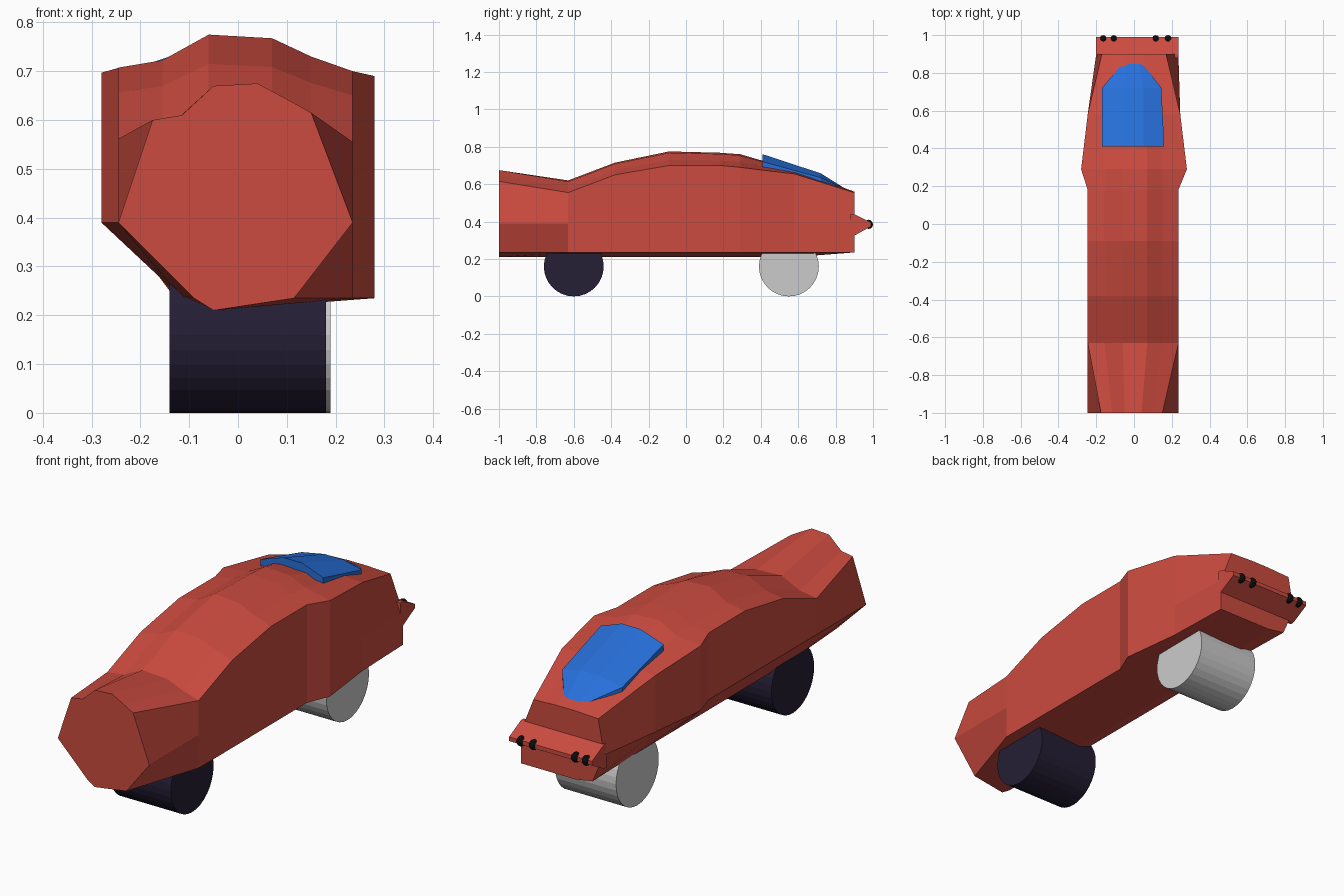
import bpy, bmesh
from math import pi
from mathutils import Matrix

if "Cube" in bpy.data.objects:
    bpy.data.objects.remove(bpy.data.objects["Cube"])


def paint(name, rgb):
    m = bpy.data.materials.new(name)
    m.diffuse_color = (*rgb, 1)
    m.use_nodes = True
    m.node_tree.nodes["Principled BSDF"].inputs["Base Color"].default_value = m.diffuse_color
    return m


def finish(name, bm, mat=None):
    bmesh.ops.recalc_face_normals(bm, faces=bm.faces)
    me = bpy.data.meshes.new(name)
    bm.to_mesh(me)
    bm.free()
    ob = bpy.data.objects.new(name, me)
    bpy.context.collection.objects.link(ob)
    if mat:
        me.materials.append(mat)
    return ob


def loft(name, rings, mat):
    """Skin equal-length rings of 3D points and cap both ends."""
    bm = bmesh.new()
    vs = [[bm.verts.new(p) for p in r] for r in rings]
    n = len(rings[0])
    for a, b in zip(vs, vs[1:]):
        for i in range(n):
            j = (i + 1) % n
            bm.faces.new((a[i], a[j], b[j], b[i]))
    bm.faces.new(vs[0])
    bm.faces.new(vs[-1])
    return finish(name, bm, mat)


red = paint("red", (0.6, 0.07, 0.05))
blue = paint("blue", (0.02, 0.16, 0.7))
dark = paint("dark", (0.018, 0.013, 0.035))
black = paint("black", (0.004, 0.004, 0.004))

# Body: tapered front cap, near-constant middle sections, pinched tail
nose = [(.115, .235), (.235, .39), (.15, .615), (.10, .643), (.04, .675),
        (-.05, .67), (-.115, .61), (-.175, .60), (-.245, .39), (-.09, .235), (-.05, .21)]
rings = [[(x, -1, z) for x, z in nose]]
# y, right x, left x, shoulder z, roof z
for y, r, l, s, t in [(-.63, .235, -.245, .555, .62), (-.38, .235, -.245, .65, .715),
                      (-.09, .235, -.245, .70, .775), (.18, .235, -.245, .70, .768),
                      (.29, .28, -.28, .69, .76), (.58, .245, -.245, .655, .675)]:
    h = t - s
    sec = [(r, .235), (r, .39), (r, s), (.15, s + .4 * h), (.07, t - .1 * h), (-.06, t),
           (-.155, s + .3 * h), (l, s + .1 * h), (l, .39), (-.12, .24), (-.05, .21)]
    rings.append([(x, y, z) for x, z in sec])
tail = [(.235, .235), (.235, .39), (.17, .555), (.11, .557), (.05, .56),
        (-.05, .56), (-.11, .557), (-.17, .555), (-.20, .39), (-.14, .25), (-.05, .235)]
rings.append([(x, .9, z) for x, z in tail])
loft("body", rings, red)

# Bumper: wedge across the tail
wedge = [(.88, .44), (.9, .44), (.99, .395), (.99, .375), (.9, .325), (.88, .325)]
loft("bumper", [[(x, y, z) for y, z in wedge] for x in (-.20, .235)], red)

# Windscreen: thin faceted slab with a raised centre
screen = []
for y, xs, edge, crown in [(.41, (-.17, -.05, .05, .16), .72, .76),
                           (.72, (-.17, -.05, .05, .145), .635, .658),
                           (.85, (-.06, -.03, .03, .045), .575, .577)]:
    top = [(x, y, z) for x, z in zip(xs, (edge, crown, crown, edge))]
    screen.append(top + [(x, y, z - .05) for x, y, z in reversed(top)])
loft("windscreen", screen, blue)

# Wheels: wide rollers lying along x
for name, x0, x1, y, mat in [("front_roller", -.14, .18, -.6, dark),
                             ("rear_roller", -.13, .19, .55, None)]:
    bm = bmesh.new()
    bmesh.ops.create_cone(bm, cap_ends=True, segments=32, radius1=.16, radius2=.16, depth=x1 - x0,
                          matrix=Matrix.Translation(((x0 + x1) / 2, y, .16)) @ Matrix.Rotation(pi / 2, 4, 'Y'))
    finish(name, bm, mat)

# Tail lamps: small black beads on the bumper
for i, x in enumerate((-.163, -.107, .115, .18)):
    bm = bmesh.new()
    bmesh.ops.create_icosphere(bm, subdivisions=2, radius=1,
                               matrix=Matrix.Translation((x, .977, .385)) @ Matrix.Diagonal((.021, .023, .025, 1)))
    finish(f"tail_lamp_{i + 1}", bm, black)
